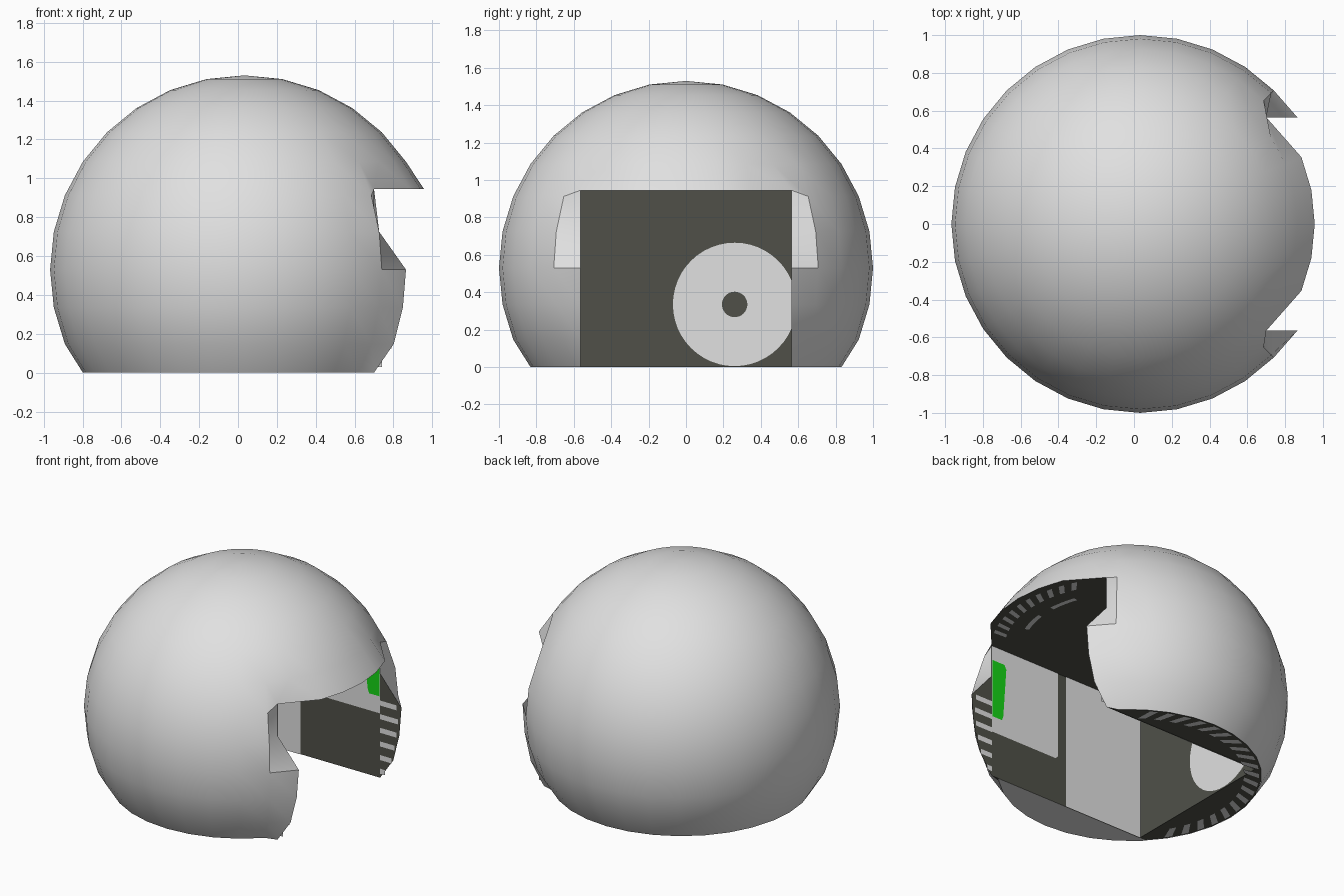
import bpy, bmesh, math
from mathutils import Vector

if "Cube" in bpy.data.objects:
    bpy.data.objects.remove(bpy.data.objects["Cube"])

CX, CZ = 0.033, 0.53          # ball centre
STEP = math.radians(11.25)    # 32 segments, 16 rings
W, FRONT, BACK, TOP = 0.565, 0.70, -0.523, 0.945   # room half width, ends, ceiling


def material(name, r, g, b):
    m = bpy.data.materials.new(name)
    m.diffuse_color = (r, g, b, 1)
    m.use_nodes = True
    m.node_tree.nodes["Principled BSDF"].inputs["Base Color"].default_value = m.diffuse_color
    return m


LIGHT = material("light_grey", 0.75, 0.75, 0.75)
DARK = material("dark_olive_grey", 0.079, 0.081, 0.066)
GREEN = material("green", 0.008, 0.66, 0.008)


def flat(name, polys, normal, mat):
    """One object of flat polygons, all turned to face the given normal."""
    bm = bmesh.new()
    for pts in polys:
        f = bm.faces.new([bm.verts.new(p) for p in pts])
        f.normal_update()
        if f.normal.dot(Vector(normal)) < 0:
            f.normal_flip()
    return finish(name, bm, mat)


def finish(name, bm, mat):
    me = bpy.data.meshes.new(name)
    bm.to_mesh(me)
    bm.free()
    me.materials.append(mat)
    ob = bpy.data.objects.new(name, me)
    bpy.context.collection.objects.link(ob)
    return ob


def polar(r, a, z):
    return (CX + r * math.cos(a), r * math.sin(a), z)


def dashes(angles, r0, r1, z, width=4, slant=4):
    out = []
    for a in angles:
        out.append([polar(r, math.radians(a + d), z) for r, d in
                    ((r0, 0), (r0, width), (r1, width + slant), (r1, slant))])
    return out


# Ball shell: flattened bottom, doorway cut out of the right side
bm = bmesh.new()
bmesh.ops.create_uvsphere(bm, u_segments=32, v_segments=16, radius=1)
grid = {}
for v in bm.verts:
    ring = round(math.asin(max(-1, min(1, v.co.z))) / STEP)
    lon = round(math.atan2(v.co.y, v.co.x) / STEP)
    grid[v] = (ring, lon)
gone = [f for f in bm.faces if
        any(grid[v][0] < -3 for v in f.verts) or
        all(abs(grid[v][1]) <= 3 and grid[v][0] <= 2 for v in f.verts)]
for v in bm.verts:
    ring, lon = grid[v]
    v.co += Vector((CX, 0, CZ))
    if ring == -3:
        v.co.z = 0
    if abs(lon) <= 3 and ring == 2:
        v.co.z = TOP
    if abs(lon) == 3 and ring <= 2:          # door jamb
        v.co.y = math.copysign(W, lon)
        if ring in (2, 1, -3):
            v.co.x = FRONT
bmesh.ops.delete(bm, geom=gone, context='FACES')
shell = finish("ball_shell", bm, LIGHT)
bpy.ops.object.select_all(action='DESELECT')
shell.select_set(True)
bpy.context.view_layer.objects.active = shell
bpy.ops.object.shade_smooth_by_angle(angle=math.radians(30))

# Side walls with the jamb faces
jamb = [(FRONT, 0)]
for k in (-2, -1, 0):
    jamb.append((CX + math.cos(k * STEP) * math.cos(3 * STEP), CZ + math.sin(k * STEP)))
jamb.append((FRONT, CZ + math.sin(STEP)))
for side, name, low, glow in ((-1, "near", 0.32, 0.43), (1, "far", 0.45, 0.57)):
    n = (0, -side, 0)

    def on_wall(pts, off):
        return [(x, side * (W - off), z) for x, z in pts]

    flat(name + "_wall", [on_wall([(BACK, 0)] + jamb + [(FRONT, TOP), (BACK, TOP)], 0)], n, DARK)
    flat(name + "_wall_rear_panel",
         [on_wall([(BACK, 0), (0.09, 0), (0.09, TOP), (BACK, TOP)], 0.004)], n, LIGHT)
    flat(name + "_wall_front_panel",
         [on_wall([(0.175, low), (FRONT, low), (FRONT, TOP), (0.155, TOP), (0.155, low + 0.02)],
                  0.004)], n, LIGHT)
    flat(name + "_wall_green_light",
         [on_wall([(0.62, glow), (FRONT, glow), (FRONT, 0.84), (0.60, 0.84), (0.585, 0.81),
                   (0.61, glow + 0.03)], 0.008)], n, GREEN)
    # light stripes on the jamb
    stripes = []
    for i in range(6):
        z = 0.03 + 0.095 * i
        out = (0.74, 0.79, 0.815, 0.83, 0.84, 0.83)[i]
        stripes.append(on_wall([(FRONT, z), (out, z), (out, z + 0.035), (FRONT, z + 0.035)], 0.004))
    flat(name + "_jamb_stripes", stripes, n, LIGHT)

# Back wall with the round disc and its hub
flat("back_wall", [[(BACK, -W, 0), (BACK, W, 0), (BACK, W, TOP), (BACK, -W, TOP)]], (1, 0, 0), DARK)
for name, r, off, mat in (("wall_disc", 0.33, 0.004, LIGHT), ("wall_disc_hub", 0.068, 0.008, DARK)):
    ring = [(2 * math.pi * i / 48) for i in range(48)]
    flat(name, [[(BACK + off, min(W - 0.0001 * (i % 2), 0.26 + r * math.cos(a)),
                  0.335 + r * math.sin(a)) for i, a in enumerate(ring)]], (1, 0, 0), mat)

# Ceiling running out to the overhang rim
rim_r = math.cos(2 * STEP)
ceiling = [(FRONT, -W, TOP)] + [polar(rim_r, k * STEP, TOP) for k in range(-2, 3)]
ceiling += [(FRONT, W, TOP), (BACK, W, TOP), (BACK, -W, TOP)]
flat("ceiling", [ceiling], (0, 0, -1), DARK)
marks = dashes(range(-32, 28, 6), 0.79, 0.875, TOP - 0.004, 2.6, 3)
for a0 in (-22, 4):
    arc = [math.radians(a0 + 4 * i) for i in range(5)]
    marks.append([polar(0.70, a, TOP - 0.004) for a in arc] +
                 [polar(0.67, a, TOP - 0.004) for a in reversed(arc)])
flat("ceiling_marks", marks, (0, 0, -1), LIGHT)

# Base around the open floor, with rim marks
r = math.cos(3 * STEP)
base = [(FRONT, W, 0.004)] + [polar(r, k * STEP, 0.004) for k in range(4, 29)]
base += [(FRONT, -W, 0.004), (BACK, -W, 0.004), (BACK, W, 0.004)]
flat("base", [base], (0, 0, -1), DARK)
edge = math.sqrt(r * r - W * W)
flat("base_front_panel",
     [[(CX - edge, -W, 0)] + [polar(r, k * STEP, 0) for k in range(20, 29)] + [(CX + edge, -W, 0)]],
     (0, 0, -1), LIGHT)
flat("base_marks", dashes(range(54, 210, 8), 0.72, 0.815, 0.0, 3.6, 5), (0, 0, -1), LIGHT)
